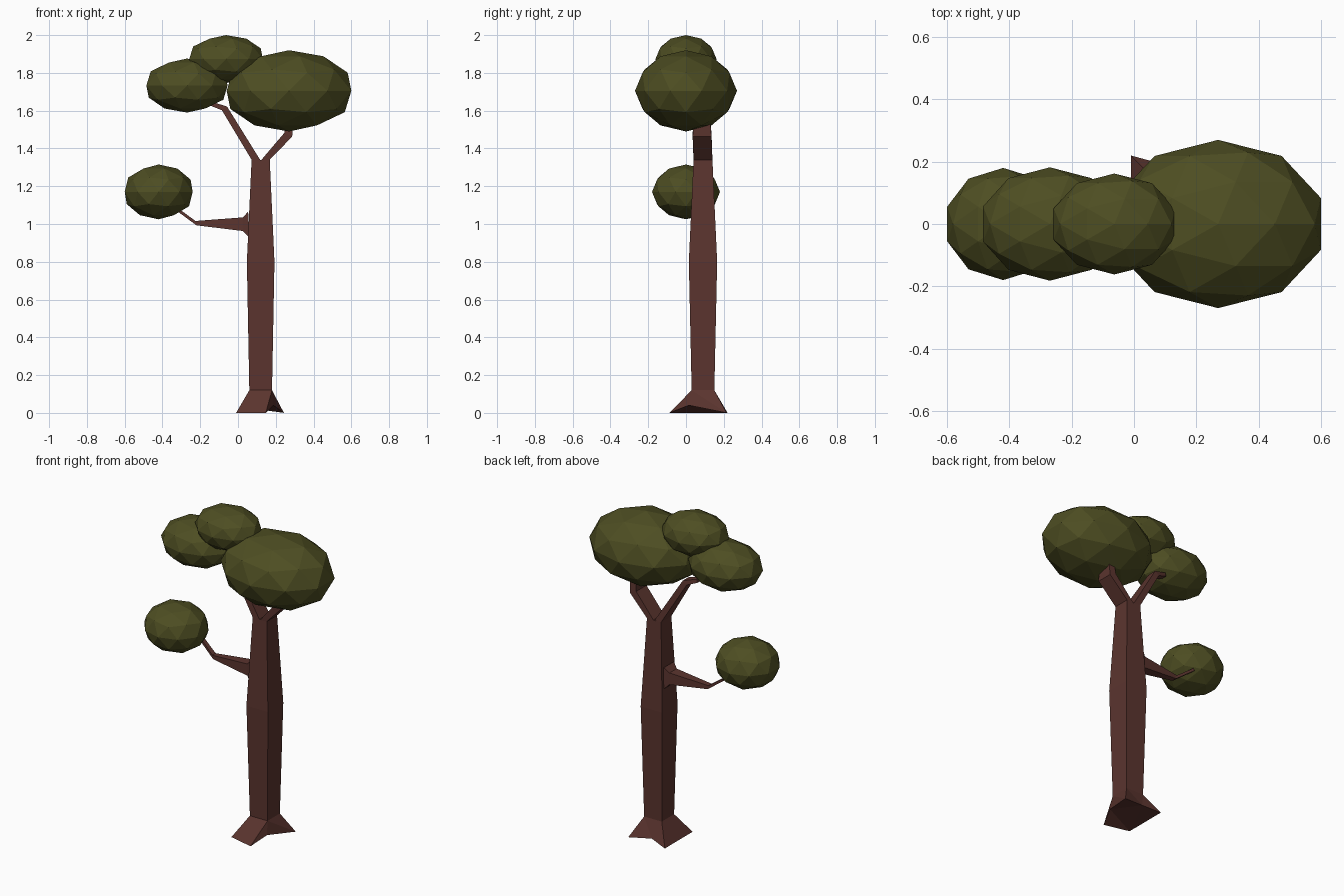
import bpy, bmesh

if "Cube" in bpy.data.objects:
    bpy.data.objects.remove(bpy.data.objects["Cube"])


def material(name, rgb):
    m = bpy.data.materials.new(name)
    m.diffuse_color = (*rgb, 1)
    m.use_nodes = True
    m.node_tree.nodes["Principled BSDF"].inputs["Base Color"].default_value = m.diffuse_color
    return m


WOOD = material("wood", (0.105, 0.035, 0.028))
LEAF = material("leaf", (0.075, 0.075, 0.016))


def finish(bm, name, mat):
    bmesh.ops.recalc_face_normals(bm, faces=bm.faces)
    me = bpy.data.meshes.new(name)
    bm.to_mesh(me)
    bm.free()
    me.materials.append(mat)
    ob = bpy.data.objects.new(name, me)
    bpy.context.collection.objects.link(ob)
    return ob


def loft(bm, rings, cap_start=True):
    """Skin four-cornered rings and cap the ends; returns the vertex rings."""
    vr = [[bm.verts.new(p) for p in r] for r in rings]
    for a, b in zip(vr, vr[1:]):
        for i in range(4):
            j = (i + 1) % 4
            bm.faces.new((a[i], a[j], b[j], b[i]))
    if cap_start:
        bm.faces.new(vr[0])
    bm.faces.new(vr[-1])
    return vr


def section(x1, z1, x2, z2, y, h):
    """Four-sided cross-section: an xz edge widened by h either side of y."""
    return [(x1, y - h, z1), (x2, y - h, z2), (x2, y + h, z2), (x1, y + h, z1)]


# Trunk: square section, swelling in the middle
bm = bmesh.new()
trunk = loft(bm, [section(0.12 - w, z, 0.12 + w, z, 0.09, h) for z, w, h in
                  ((0.12, 0.06, 0.06), (0.80, 0.073, 0.075), (1.34, 0.048, 0.05))],
             cap_start=False)

# Root flare: four splayed toes with two raised notches
a, b, c, d = trunk[0]
p1, p2, n1, p3, n2, p4 = [bm.verts.new(p) for p in (
    (-0.01, -0.05, 0), (0.147, -0.088, 0), (0.187, 0.015, 0.04),
    (0.243, 0.215, 0), (0.10, 0.19, 0.02), (-0.01, 0.22, 0))]
for f in ((a, p1, p2, b), (b, p2, n1), (b, n1, p3), (b, p3, c), (c, p3, n2),
          (c, n2, d), (d, n2, p4), (d, p4, p1, a),
          (p1, p2, n1), (p1, n1, n2), (p1, n2, p4), (n1, p3, n2)):
    bm.faces.new(f)
finish(bm, "trunk", WOOD)

# Branches
branches = {
    "upper_left_branch": [(0.072, 1.34, 0.12, 1.335, 0.09, 0.05),
                          (-0.085, 1.602, -0.058, 1.622, 0.085, 0.03),
                          (-0.15, 1.628, -0.143, 1.648, 0.085, 0.016)],
    "upper_right_branch": [(0.12, 1.335, 0.168, 1.34, 0.09, 0.05),
                           (0.245, 1.482, 0.287, 1.463, 0.085, 0.05),
                           (0.252, 1.56, 0.29, 1.56, 0.085, 0.042)],
    "lower_left_branch": [(0.058, 0.93, 0.054, 1.065, 0.09, 0.05),
                          (0.025, 0.963, 0.025, 1.035, 0.09, 0.035),
                          (-0.22, 0.993, -0.225, 1.016, 0.088, 0.016),
                          (-0.338, 1.08, -0.33, 1.093, 0.11, 0.012)],
}
for name, secs in branches.items():
    bm = bmesh.new()
    loft(bm, [section(*s) for s in secs])
    finish(bm, name, WOOD)

# Foliage: squashed low-poly spheres
for name, loc, size in (
        ("right_foliage", (0.27, 0, 1.705), (0.347, 0.27, 0.215)),
        ("left_foliage", (-0.27, 0, 1.733), (0.226, 0.182, 0.143)),
        ("top_foliage", (-0.063, 0, 1.873), (0.205, 0.162, 0.127)),
        ("low_foliage", (-0.42, 0, 1.17), (0.189, 0.18, 0.145))):
    bm = bmesh.new()
    bmesh.ops.create_icosphere(bm, subdivisions=2, radius=1)
    bmesh.ops.scale(bm, vec=size, verts=bm.verts)
    finish(bm, name, LEAF).location = loc
